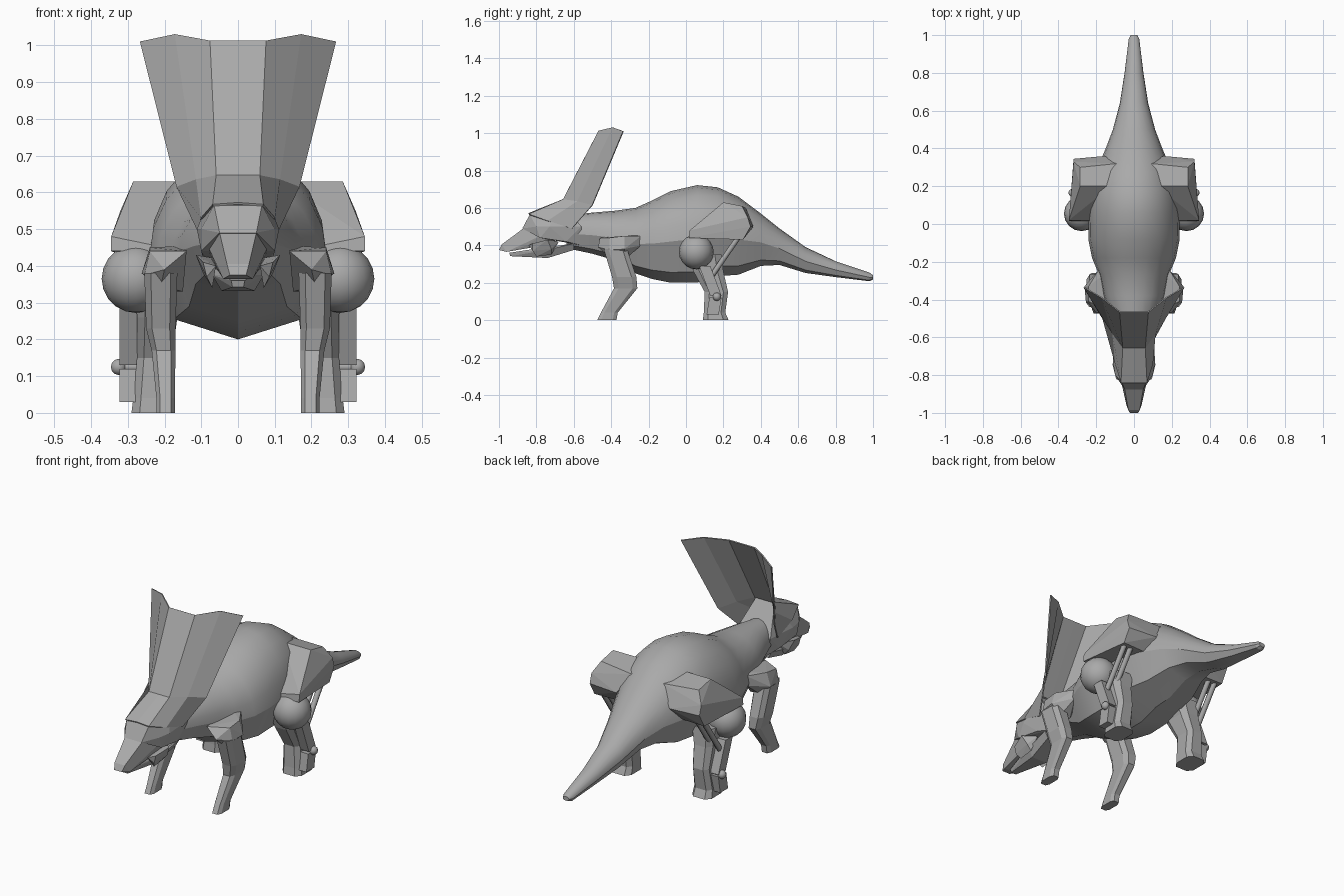
import bpy
import bmesh
from math import cos, sin, pi
from mathutils import Vector

default_cube = bpy.data.objects.get("Cube")
if default_cube:
    bpy.data.objects.remove(default_cube)

SIDES = (("left", 1), ("right", -1))

grey = bpy.data.materials.new("plain grey")
grey.use_nodes = True
colour = (0.4, 0.4, 0.4, 1)
grey.diffuse_color = colour
grey.node_tree.nodes["Principled BSDF"].inputs["Base Color"].default_value = colour


def finish(name, bm, smooth_angle=None):
    """Turn a bmesh into a named grey object, flat unless an angle is given."""
    bmesh.ops.recalc_face_normals(bm, faces=bm.faces[:])
    mesh = bpy.data.meshes.new(name)
    bm.to_mesh(mesh)
    bm.free()
    mesh.materials.append(grey)
    obj = bpy.data.objects.new(name, mesh)
    bpy.context.collection.objects.link(obj)
    if smooth_angle:
        bpy.ops.object.select_all(action="DESELECT")
        obj.select_set(True)
        bpy.context.view_layer.objects.active = obj
        bpy.ops.object.shade_smooth_by_angle(angle=smooth_angle)
    return obj


def hull(name, points, side=0):
    """Faceted solid around points; side 0 makes it symmetric across x."""
    bm = bmesh.new()
    for sign in ((side,) if side else (1, -1)):
        for x, y, z in points:
            bm.verts.new((x * sign, y, z))
    bmesh.ops.remove_doubles(bm, verts=bm.verts[:], dist=0.0001)
    result = bmesh.ops.convex_hull(bm, input=bm.verts[:])
    unused = {v for v in result["geom_interior"] if isinstance(v, bmesh.types.BMVert)}
    bmesh.ops.delete(bm, geom=list(unused), context="VERTS")
    bmesh.ops.dissolve_limit(bm, angle_limit=0.05, verts=bm.verts[:], edges=bm.edges[:])
    return finish(name, bm)


def loft(name, rings, smooth_angle=None):
    """Skin a list of closed rings and cap both ends."""
    bm = bmesh.new()
    loops = [[bm.verts.new(p) for p in ring] for ring in rings]
    for a, b in zip(loops, loops[1:]):
        for i in range(len(a)):
            j = (i + 1) % len(a)
            bm.faces.new((a[i], a[j], b[j], b[i]))
    bm.faces.new(loops[0])
    bm.faces.new(loops[-1])
    return finish(name, bm, smooth_angle)


def limb_ring(side, x0, x1, y0, y1, z):
    """Rectangle with cut corners, used across a limb."""
    cx, cy, rx, ry = (x0 + x1) / 2, (y0 + y1) / 2, (x1 - x0) / 2, (y1 - y0) / 2
    corners = ((1, .6), (.6, 1), (-.6, 1), (-1, .6), (-1, -.6), (-.6, -1), (.6, -1), (1, -.6))
    return [((cx + u * rx) * side, cy + v * ry, z) for u, v in corners]


def rod(name, start, end, radius):
    a, b = Vector(start), Vector(end)
    turn = (b - a).to_track_quat("Z", "Y").to_matrix().to_4x4()
    turn.translation = (a + b) / 2
    bm = bmesh.new()
    bmesh.ops.create_cone(bm, cap_ends=True, segments=8, radius1=radius,
                          radius2=radius, depth=(b - a).length, matrix=turn)
    return finish(name, bm, 0.8)


def ball(name, centre, radius, segments, rings):
    bm = bmesh.new()
    bmesh.ops.create_uvsphere(bm, u_segments=segments, v_segments=rings, radius=radius)
    bmesh.ops.translate(bm, verts=bm.verts[:], vec=centre)
    return finish(name, bm, 0.8)


# Body and tail: round back, keeled belly; each row is y, top, bottom, half width
def body_ring(y, top, bottom, width):
    mid = bottom + (top - bottom) * 0.45
    ring = [(width * cos(pi * i / 10), y, mid + (top - mid) * sin(pi * i / 10))
            for i in range(11)]
    low = bottom + (mid - bottom) * 0.25
    return ring + [(-width * .72, y, low), (0, y, bottom), (width * .72, y, low)]


body_rows = (
    (-.64, .56, .385, .07), (-.5, .575, .355, .12), (-.38, .585, .32, .16),
    (-.27, .6, .25, .185), (-.18, .64, .22, .222), (-.08, .69, .2, .242),
    (.06, .722, .2, .24), (.17, .71, .235, .23), (.28, .66, .243, .2),
    (.4, .57, .29, .15), (.5, .49, .295, .112), (.64, .39, .252, .075),
    (.8, .315, .23, .05), (.98, .255, .208, .028), (1, .24, .218, .018))
loft("body_and_tail", [body_ring(*row) for row in body_rows], 0.4)

# Head
hull("skull", [
    (.065, -.835, .565), (.055, -.66, .64), (.1, -.8, .5), (.112, -.73, .5),
    (.1, -.56, .5), (.05, -.875, .49), (.1, -.78, .44), (.095, -.64, .42),
    (.07, -.56, .4)])
hull("snout", [
    (.05, -.87, .49), (.08, -.78, .45), (.03, -.985, .405), (.022, -1, .375),
    (.04, -.96, .365), (.06, -.85, .4), (.07, -.7, .41), (.05, -.7, .48)])
hull("lower_jaw", [
    (.018, -.945, .36), (.015, -.94, .342), (.045, -.74, .332), (.07, -.74, .375),
    (.08, -.6, .41), (.06, -.6, .375), (.04, -.85, .375)])

for label, s in SIDES:
    hull(label + "_cheek", [
        (.06, -.84, .4), (.095, -.82, .41), (.085, -.82, .37), (.07, -.8, .34),
        (.115, -.74, .43), (.095, -.72, .38), (.06, -.68, .42), (.07, -.72, .35)], s)

# Crest: a thin swept sheet, bowed forward along the middle
top_edge = [(0, -.465, 1.012), (.075, -.465, 1.012), (.17, -.39, 1.03), (.265, -.335, 1.01)]
mid_edge = [(0, -.655, .645), (.058, -.655, .645), (.112, -.58, .635), (.165, -.5, .615)]
low_edge = [(0, -.84, .57), (.068, -.84, .565), (.098, -.74, .53), (.105, -.61, .49)]
bm = bmesh.new()
columns = []
for edge in (top_edge, mid_edge, low_edge):
    mirrored = [(-x, y, z) for x, y, z in reversed(edge[1:])]
    columns.append([bm.verts.new(p) for p in mirrored + edge])
for upper, lower in zip(columns, columns[1:]):
    for i in range(len(upper) - 1):
        bm.faces.new((upper[i], upper[i + 1], lower[i + 1], lower[i]))
crest = finish("crest", bm)
thickness = crest.modifiers.new("thickness", "SOLIDIFY")
thickness.thickness = 0.006
thickness.offset = 0

for label, s in SIDES:
    # Front leg
    hull(label + "_shoulder", [
        (.14, -.46, .44), (.2, -.47, .39), (.255, -.41, .375), (.24, -.41, .44),
        (.14, -.25, .455), (.185, -.24, .45), (.262, -.33, .38), (.24, -.33, .45),
        (.185, -.24, .4), (.15, -.32, .33), (.21, -.32, .33), (.21, -.42, .345)], s)
    loft(label + "_front_leg", [limb_ring(s, *row) for row in (
        (.165, .255, -.44, -.315, .38), (.17, .25, -.395, -.265, .23),
        (.17, .235, -.385, -.26, .17), (.172, .222, -.455, -.365, .04),
        (.172, .222, -.475, -.372, 0))])

    # Hind leg
    loft(label + "_hind_leg", [limb_ring(s, *row) for row in (
        (.14, .28, .01, .19, .35), (.165, .275, .04, .2, .26),
        (.18, .275, .1, .225, .15), (.18, .285, .095, .21, .04),
        (.178, .29, .09, .228, 0))])
    hull(label + "_haunch_block", [
        (.345, .015, .44), (.345, .02, .48), (.285, .2, .63), (.285, .3, .61),
        (.32, .33, .55), (.32, .345, .5), (.32, .305, .43), (.15, .015, .44),
        (.12, .2, .63), (.09, .32, .6), (.155, .36, .5), (.16, .3, .43)], s)
    ball(label + "_hip_ball", (.278 * s, .055, .365), .093, 16, 10)

    # Leg mechanism
    hull(label + "_shin_plate", [
        (x, y, z) for x in (.25, .322)
        for y, z in ((.07, .29), (.13, .29), (.13, .13), (.19, .13))], s)
    hull(label + "_ankle_box", [
        (x, y, z) for x in (.26, .322)
        for y, z in ((.11, .03), (.175, .03), (.125, .12), (.19, .12))], s)
    ball(label + "_ankle_pin_cap", (.325 * s, .165, .125), .022, 10, 6)
    rod(label + "_ankle_pin", (.25 * s, .165, .125), (.325 * s, .165, .125), .012)
    for place, x in (("inner", .255), ("outer", .295)):
        rod(f"{label}_{place}_piston", (x * s, .285, .45), (x * s, .14, .24), .014)
